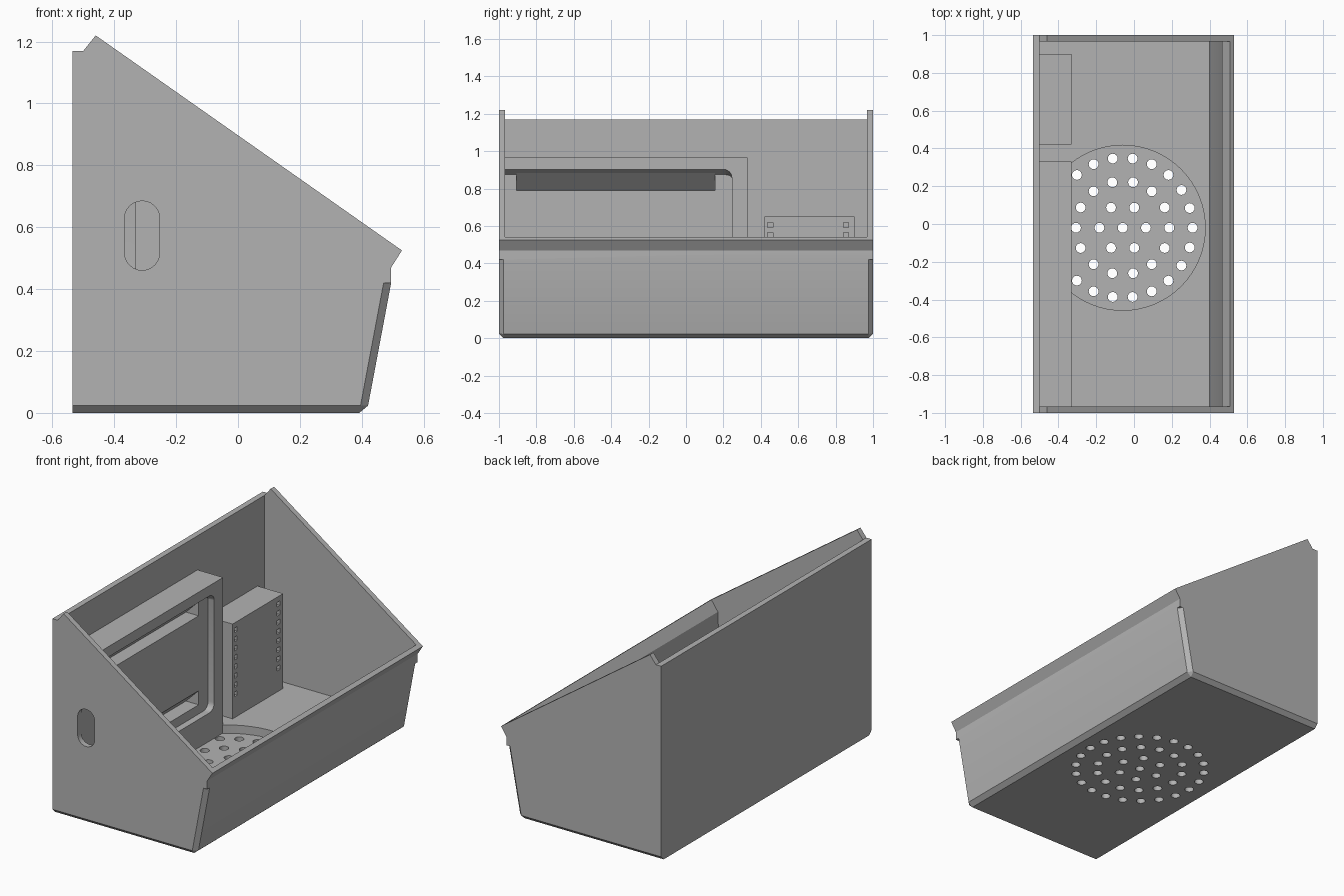
import bpy, bmesh, math
from mathutils import Vector

cube = bpy.data.objects.get("Cube")
if cube:
    bpy.data.objects.remove(cube, do_unlink=True)

grey = bpy.data.materials.new("plain_grey")
grey.use_nodes = True
COLOUR = (0.45, 0.45, 0.45, 1)
grey.diffuse_color = COLOUR
grey.node_tree.nodes["Principled BSDF"].inputs["Base Color"].default_value = COLOUR

# Order in which (u, v, depth) become x, y, z for each extrusion axis
AXES = {"x": lambda u, v, d: (d, u, v),
        "y": lambda u, v, d: (u, d, v),
        "z": lambda u, v, d: (u, v, d)}


def prism(name, outlines, axis, start, end):
    """Extrude one or more closed outlines along an axis."""
    bm = bmesh.new()
    place = AXES[axis]
    for pts in outlines:
        near = [bm.verts.new(place(u, v, start)) for u, v in pts]
        far = [bm.verts.new(place(u, v, end)) for u, v in pts]
        bm.faces.new(near)
        bm.faces.new(far[::-1])
        n = len(pts)
        for i in range(n):
            j = (i + 1) % n
            bm.faces.new((near[j], near[i], far[i], far[j]))
    bmesh.ops.recalc_face_normals(bm, faces=bm.faces)
    mesh = bpy.data.meshes.new(name)
    bm.to_mesh(mesh)
    bm.free()
    mesh.materials.append(grey)
    obj = bpy.data.objects.new(name, mesh)
    bpy.context.collection.objects.link(obj)
    return obj


def combine(target, tool, operation="DIFFERENCE"):
    """Apply a boolean and discard the tool."""
    mod = target.modifiers.new("cut", "BOOLEAN")
    mod.operation = operation
    mod.solver = "EXACT"
    mod.object = tool
    bpy.context.view_layer.update()
    graph = bpy.context.evaluated_depsgraph_get()
    mesh = bpy.data.meshes.new_from_object(target.evaluated_get(graph))
    target.modifiers.clear()
    target.data = mesh
    bpy.data.objects.remove(tool, do_unlink=True)


def rect(u0, u1, v0, v1):
    return [(u0, v0), (u1, v0), (u1, v1), (u0, v1)]


def arc(cu, cv, r, a0, a1, n):
    angles = [math.radians(a0 + (a1 - a0) * i / n) for i in range(n + 1)]
    return [(cu + r * math.cos(a), cv + r * math.sin(a)) for a in angles]


def circle(cu, cv, r, n):
    return arc(cu, cv, r, 0, 360, n)[:-1]


WALL = 0.967      # inner face of the end walls
FLOOR = 0.08
SHOULDER = 0.42
BACK = -0.535

# Lower tub with chamfered bottom and front corners
tray = prism("tray_body", [[(BACK, 0), (0.416, 0), (0.495, SHOULDER), (BACK, SHOULDER)]],
             "y", -1, 1)
bm = bmesh.new()
bm.from_mesh(tray.data)
chamfered = []
for e in bm.edges:
    a, b = (v.co for v in e.verts)
    bottom = max(a.z, b.z) < 0.01 and max(a.x, b.x) > 0
    corner = abs(a.z - b.z) > 0.1 and min(a.x, b.x) > 0
    if bottom or corner:
        chamfered.append(e)
bmesh.ops.bevel(bm, geom=chamfered, offset=0.024, segments=1, affect="EDGES")
bm.to_mesh(tray.data)
bm.free()

# Upper walls with sloping ends and front lip
upper = prism("upper_walls", [[(BACK, SHOULDER), (0.495, SHOULDER), (0.495, 0.47),
                               (0.53, 0.525), (-0.46, 1.22), (-0.5, 1.17), (BACK, 1.17)]],
              "y", -1, 1)
combine(tray, upper, "UNION")

# Hollow interior
combine(tray, prism("interior", [[(-0.5, FLOOR), (0.4, FLOOR), (0.465, SHOULDER),
                                  (0.465, 0.478), (0.508, 0.54), (0.508, 2), (-0.5, 2)]],
                    "y", -WALL, WALL))

# Round floor recess and rings of drain holes
CX, CY = -0.06, -0.02
combine(tray, prism("recess", [circle(CX, CY, 0.437, 64)], "z", 0.03, 0.2))
holes = [circle(CX, CY, 0.026, 16)]
for radius, count in ((0.123, 6), (0.247, 14), (0.37, 22)):
    for i in range(count):
        a = math.tau * i / count
        holes.append(circle(CX + radius * math.cos(a), CY + radius * math.sin(a), 0.026, 16))
combine(tray, prism("drain_holes", holes, "z", -0.1, 0.06))

# Oval opening in the front end wall
oval = arc(-0.31, 0.628, 0.057, 0, 180, 12) + arc(-0.31, 0.518, 0.057, 180, 360, 12)
combine(tray, prism("oval", [oval], "y", -1.1, -WALL))

# Side frame along the back wall
FACE = -0.33
frame = prism("side_frame", [rect(-0.5, FACE, 0.03, 0.965)], "y", -WALL, 0.33)

# Shallow rounded rebate with a sloping ceiling
R = 0.045
rebate_outline = ([(-1.1, 0.2)] + arc(0.245 - R, 0.2 + R, R, -90, 0, 6)
                  + arc(0.245 - R, 0.905 - R, R, 0, 90, 6) + [(-1.1, 0.905)])
rebate = prism("rebate", [rebate_outline], "x", -0.37, FACE + 0.003)
for v in rebate.data.vertices:
    if v.co.x < -0.36 and v.co.z > 0.855:
        v.co.z -= 0.03 * (v.co.z - 0.855) / 0.05
combine(frame, rebate)

# Wedge slots above and below the central panel
slots = [[(-0.36, z), (-0.36, z + 0.095), (-0.455, z)] for z in (0.79, 0.255)]
combine(frame, prism("slots", slots, "y", -0.905, 0.155))

# Slotted block beside the frame
block = prism("perforated_block", [rect(-0.5, FACE, 0.03, 0.65)], "y", 0.42, 0.9)
S = 0.014
pegs = [rect(y - S, y + S, z - S, z + S)
        for y in (0.45, 0.855)
        for z in (0.605 - 0.055 * i for i in range(8))]
combine(block, prism("peg_holes", pegs, "x", -0.4, -0.3))

# Smooth the round edges and keep corners crisp
for obj in (tray, frame, block):
    bpy.ops.object.select_all(action="DESELECT")
    obj.select_set(True)
    bpy.context.view_layer.objects.active = obj
    bpy.ops.object.shade_smooth_by_angle(angle=math.radians(25))
